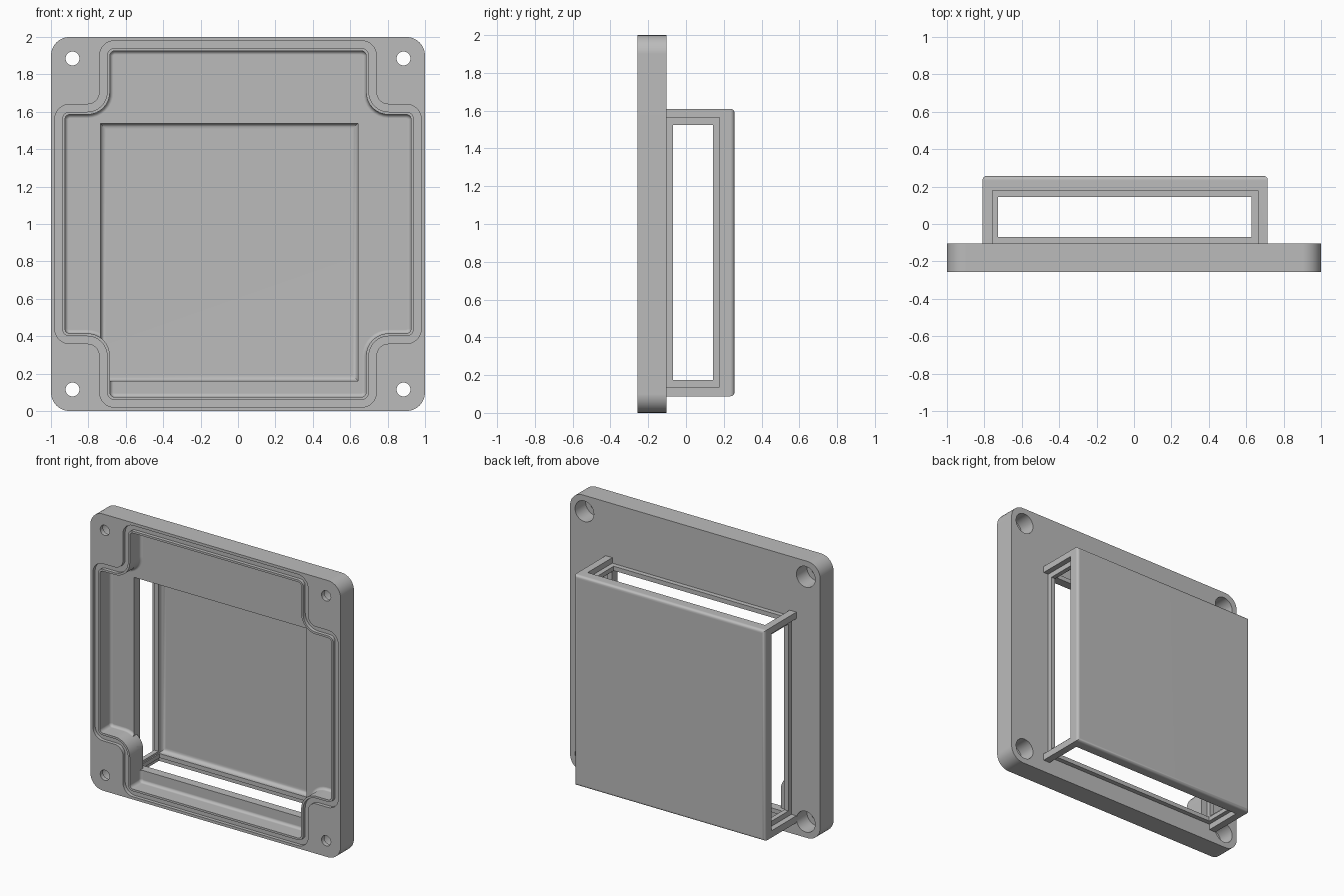
import bpy, bmesh, math
from mathutils import Vector

old = bpy.data.objects.get("Cube")
if old:
    bpy.data.objects.remove(old, do_unlink=True)

grey = bpy.data.materials.new("Plain Grey")
grey.use_nodes = True
grey.diffuse_color = (0.5, 0.5, 0.5, 1)
grey.node_tree.nodes["Principled BSDF"].inputs["Base Color"].default_value = (0.5, 0.5, 0.5, 1)


def rounded(corners, segs=8):
    """Right-angled outline with a radius per corner (x, z, r)."""
    pts, n = [], len(corners)
    for i, (x, z, r) in enumerate(corners):
        p = Vector((x, z))
        d_in = (p - Vector(corners[i - 1][:2])).normalized()
        d_out = (Vector(corners[(i + 1) % n][:2]) - p).normalized()
        if r == 0:
            pts.append(p)
            continue
        c = p + r * (d_out - d_in)
        for k in range(segs + 1):
            t = math.pi / 2 * k / segs
            pts.append(c + r * (d_in * math.sin(t) - d_out * math.cos(t)))
    return pts


def prism(name, pts, y0, y1, soften=0):
    """Extrude an x-z outline from y0 to y1, optionally rounding the y1 rim."""
    bm = bmesh.new()
    front = bm.faces.new([bm.verts.new((p.x, y0, p.y)) for p in pts])
    new = bmesh.ops.extrude_face_region(bm, geom=[front], use_keep_orig=True)["geom"]
    moved = [g for g in new if isinstance(g, bmesh.types.BMVert)]
    bmesh.ops.translate(bm, verts=moved, vec=(0, y1 - y0, 0))
    bmesh.ops.recalc_face_normals(bm, faces=bm.faces)
    if soften:
        rim = [e for e in bm.edges if all(abs(v.co.y - y1) < 1e-5 for v in e.verts)]
        bmesh.ops.bevel(bm, geom=rim, offset=soften, segments=4, profile=0.5, affect='EDGES')
    mesh = bpy.data.meshes.new(name)
    bm.to_mesh(mesh)
    bm.free()
    mesh.materials.append(grey)
    ob = bpy.data.objects.new(name, mesh)
    bpy.context.collection.objects.link(ob)
    return ob


def block(name, x0, x1, y0, y1, z0, z1, r=0, soften=0):
    corners = [(x0, z0, r), (x1, z0, r), (x1, z1, r), (x0, z1, r)]
    return prism(name, rounded(corners), y0, y1, soften)


def combine(ob, tool, operation='DIFFERENCE'):
    """Apply a boolean and discard the tool."""
    mod = ob.modifiers.new("cut", 'BOOLEAN')
    mod.operation, mod.solver, mod.object = operation, 'EXACT', tool
    bpy.context.view_layer.update()
    mesh = bpy.data.meshes.new_from_object(ob.evaluated_get(bpy.context.evaluated_depsgraph_get()))
    ob.modifiers.clear()
    ob.data = mesh
    bpy.data.objects.remove(tool, do_unlink=True)


def cross(o):
    """Cross-shaped pocket outline, grown outward by o."""
    a, b, c = 0.925 + o, 0.685 + o, 0.585 + o
    v, k = 0.025 + o, 0.12 - o
    half = [(a, -c, v), (a, c, v), (b, c, k), (b, a, v), (-b, a, v), (-b, c, k)]
    both = half + [(-x, -z, r) for x, z, r in half]
    return rounded([(x, z + 1, r) for x, z, r in both])


def disc(x, z, r, n=32):
    return [Vector((x + r * math.cos(2 * math.pi * i / n), z + r * math.sin(2 * math.pi * i / n)))
            for i in range(n)]


# Mounting plate with rounded corners
FRONT, BACK = -0.257, -0.104
plate = block("mounting_plate", -1, 1, FRONT, BACK, 0, 2, r=0.1)

# Seal groove around the pocket
groove = prism("groove_cutter", cross(0.055), FRONT - 0.1, FRONT + 0.025)
combine(groove, prism("groove_core", cross(0.015), FRONT - 0.2, FRONT + 0.1))
combine(plate, groove)

# Cross-shaped pocket with a filleted floor
combine(plate, prism("pocket_cutter", cross(0), FRONT - 0.1, -0.134, soften=0.02))

# Opening into the housing, kept clear of the corner bosses
opening = block("opening_cutter", -0.736, 0.642, -0.18, 0, 0.161, 1.538)
combine(opening, prism("boss_limit", cross(0), -0.3, 0.1), 'INTERSECT')
combine(plate, opening)

# Screw holes with deep counterbores from the back
for x in (-0.885, 0.885):
    for z in (0.115, 1.885):
        combine(plate, prism("screw_hole", disc(x, z, 0.037), -0.4, 0.1))
        combine(plate, prism("counterbore", disc(x, z, 0.075), -0.225, 0.1))

# Rear housing, a hollow box with a softened back
housing = block("rear_housing", -0.81, 0.715, BACK, 0.257, 0.088, 1.61, soften=0.022)
combine(housing, block("hollow", -0.736, 0.642, -0.2, 0.186, 0.161, 1.538, soften=0.03))

# Through windows on all four sides
combine(housing, block("tall_window", -0.727, 0.627, -0.07, 0.144, -0.2, 2.2))
combine(housing, block("wide_window", -1.2, 1.2, -0.07, 0.144, 0.175, 1.525))

# Shallow recess around each window
for z0, z1 in ((-0.2, 0.13), (1.57, 2.2)):
    combine(housing, block("recess", -0.757, 0.662, -0.2, 0.178, z0, z1))
for x0, x1 in ((-1.2, -0.77), (0.675, 1.2)):
    combine(housing, block("recess", x0, x1, -0.2, 0.178, 0.138, 1.563))

# Smooth the rounded areas, keep corners crisp and flat faces even
for ob in (plate, housing):
    bpy.ops.object.select_all(action='DESELECT')
    ob.select_set(True)
    bpy.context.view_layer.objects.active = ob
    bpy.ops.object.shade_smooth_by_angle(angle=math.radians(30))
    even = ob.modifiers.new("even_shading", 'WEIGHTED_NORMAL')
    even.keep_sharp = True
